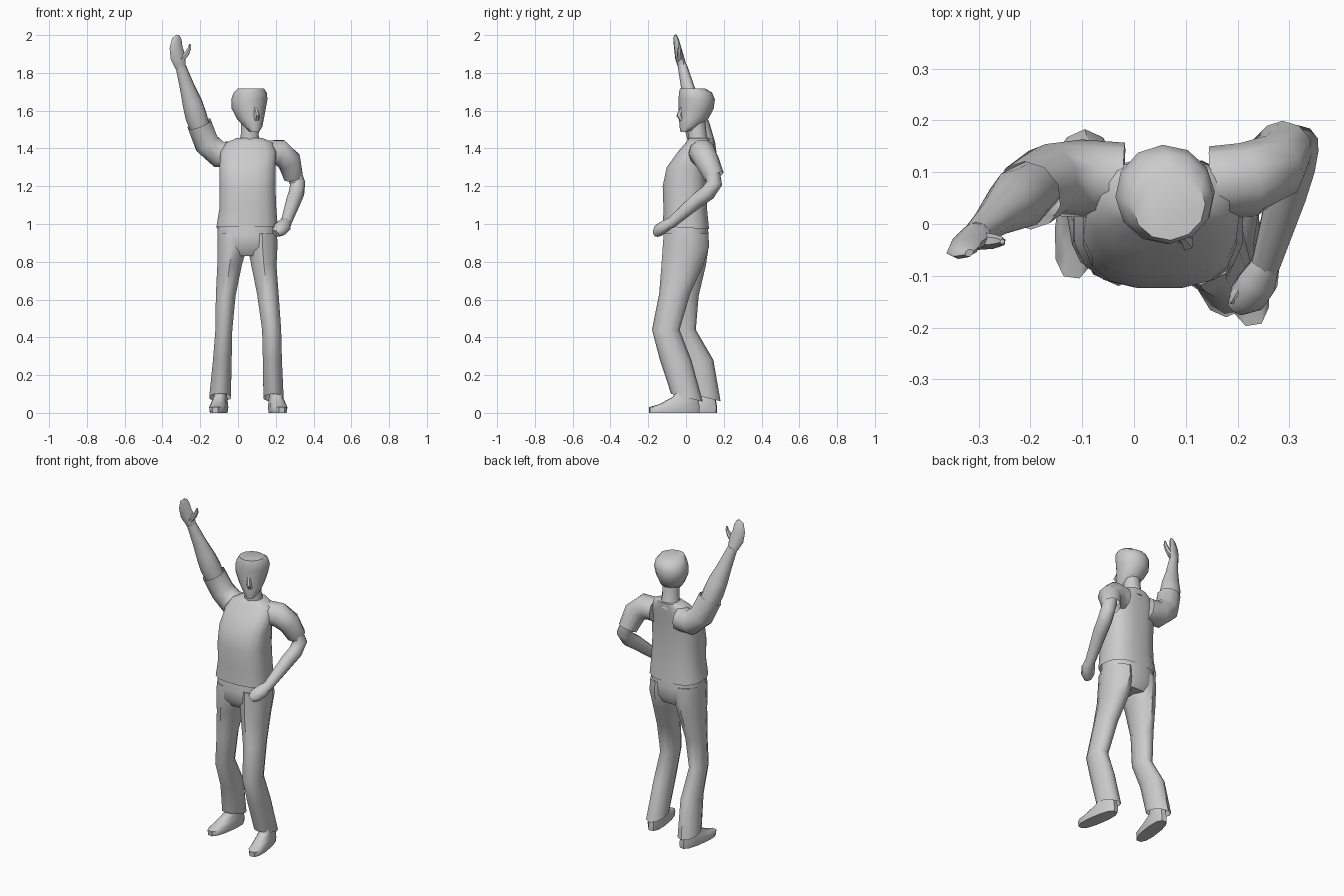
import bpy, bmesh, math
from mathutils import Vector


def skin(name, rings, cap_start=True, cap_end=True, angle=50):
    """Join equal-length rings of points into one smooth-shaded surface."""
    bm = bmesh.new()
    vs = [[bm.verts.new(p) for p in r] for r in rings]
    n = len(vs[0])
    for a, b in zip(vs, vs[1:]):
        for i in range(n):
            j = (i + 1) % n
            bm.faces.new((a[i], a[j], b[j], b[i]))
    if cap_start:
        bm.faces.new(vs[0][::-1])
    if cap_end:
        bm.faces.new(vs[-1])
    bmesh.ops.recalc_face_normals(bm, faces=bm.faces)
    me = bpy.data.meshes.new(name)
    bm.to_mesh(me)
    bm.free()
    ob = bpy.data.objects.new(name, me)
    bpy.context.collection.objects.link(ob)
    bpy.ops.object.select_all(action='DESELECT')
    ob.select_set(True)
    bpy.context.view_layer.objects.active = ob
    bpy.ops.object.shade_smooth_by_angle(angle=math.radians(angle))
    return ob


def stack(name, levels, n=12, power=1.0, yaw=0, **kw):
    """Loft level rings (x, y, z, rx, ry, tilt) upward; tilt is dz per dy."""
    c, s = math.cos(math.radians(yaw)), math.sin(math.radians(yaw))
    rings = []
    for x, y, z, rx, ry, *t in levels:
        ring = []
        for i in range(n):
            a = 2 * math.pi * (i + 0.5) / n
            ca, sa = math.cos(a), math.sin(a)
            dx = rx * math.copysign(abs(ca) ** power, ca)
            dy = ry * math.copysign(abs(sa) ** power, sa)
            ring.append((x + c * dx - s * dy, y + s * dx + c * dy,
                         z + (t[0] * dy if t else 0)))
        rings.append(ring)
    return skin(name, rings, **kw)


def limb(name, pts, n=10, ref=(1, 0.35, 0), **kw):
    """Tube through (x, y, z, a, b): a along ref, b across it."""
    ps = [Vector(p[:3]) for p in pts]
    rings = []
    for k, p in enumerate(pts):
        d = Vector()
        if k:
            d += (ps[k] - ps[k - 1]).normalized()
        if k < len(ps) - 1:
            d += (ps[k + 1] - ps[k]).normalized()
        d.normalize()
        u = Vector(ref)
        u = (u - d * u.dot(d)).normalized()
        v = d.cross(u)
        a, b = p[3], p[-1]
        rings.append([ps[k] + u * a * math.cos(2 * math.pi * i / n)
                      + v * b * math.sin(2 * math.pi * i / n) for i in range(n)])
    return skin(name, rings, **kw)


# shirt body
stack("shirt_body", [
    (.048, 0, .98, .165, .124, -.06), (.052, -.004, 1.08, .153, .117),
    (.05, -.007, 1.2, .15, .118), (.05, .004, 1.3, .15, .108),
    (.055, .036, 1.38, .15, .082), (.06, .06, 1.43, .125, .063),
    (.062, .07, 1.455, .07, .055)], n=16, power=.75, cap_start=False)

# sleeves
limb("sleeve_raised", [
    (-.02, .085, 1.37, .072), (-.10, .088, 1.368, .075), (-.165, .085, 1.425, .07),
    (-.205, .055, 1.53, .068)], ref=(0, 1, 0), cap_end=False)
limb("sleeve_lowered", [
    (.15, .08, 1.375, .07), (.22, .085, 1.378, .073), (.27, .11, 1.335, .066),
    (.292, .15, 1.25, .054)], ref=(0, 1, 0), cap_end=False)

# bare arms
limb("arm_raised", [
    (-.18, .08, 1.45, .05), (-.222, .048, 1.57, .06), (-.242, .03, 1.64, .055, .048),
    (-.268, .01, 1.72, .042, .035), (-.305, -.02, 1.84, .028, .024)])
limb("arm_lowered", [
    (.288, .135, 1.29, .042), (.316, .15, 1.215, .042), (.31, .115, 1.165, .042),
    (.295, .06, 1.125, .04), (.252, -.085, 1.0, .028)])

# hands
limb("hand_raised", [
    (-.304, -.018, 1.83, .029, .024), (-.318, -.035, 1.885, .042, .021),
    (-.328, -.045, 1.935, .036, .016), (-.324, -.053, 1.98, .027, .012),
    (-.318, -.056, 2.0, .009, .007)], n=8)
limb("thumb_raised", [
    (-.30, -.032, 1.87, .018), (-.27, -.034, 1.905, .014),
    (-.257, -.034, 1.93, .01), (-.254, -.034, 1.952, .005)], n=6)
limb("hand_lowered", [
    (.255, -.075, 1.01, .028), (.24, -.11, .99, .042, .032),
    (.218, -.142, .968, .04, .034), (.2, -.16, .95, .024, .02)], n=8)
limb("thumb_lowered", [
    (.225, -.1, .99, .016), (.2, -.135, .99, .014), (.188, -.15, .98, .007)], n=6)

# trousers
stack("trouser_hips", [
    (.05, .005, .83, .12, .09), (.05, 0, .88, .16, .122),
    (.048, 0, .94, .16, .122), (.047, 0, 1.0, .155, .115)], n=16, power=.85)
stack("trouser_leg_right", [
    (-.095, .1, .082, .06, .083, -.25), (-.083, .06, .28, .052, .085),
    (-.075, -.018, .44, .047, .07), (-.065, -.008, .62, .055, .075),
    (-.045, .0, .78, .068, .105), (-.03, .0, .88, .083, .12),
    (-.03, 0, .95, .083, .115)], n=10, cap_start=False)
stack("trouser_leg_left", [
    (.188, .005, .08, .056, .084, -.25), (.182, -.055, .28, .053, .083),
    (.178, -.107, .44, .053, .073), (.158, -.06, .63, .06, .082),
    (.137, -.02, .78, .07, .11), (.13, .0, .88, .083, .123),
    (.128, 0, .95, .083, .118)], n=10, cap_start=False)

# shoes with ankles
for side, x, y, yaw in (("right", -.102, .03, -8), ("left", .21, -.062, 9)):
    s, c = math.sin(math.radians(yaw)), math.cos(math.radians(yaw))
    stack("shoe_" + side, [
        (x + s * -d, y + c * d, z, rx, ry, t) for d, z, rx, ry, t in (
            (0, 0, .042, .136, 0), (0, .03, .046, .138, 0),
            (.022, .057, .041, .108, .12), (.06, .09, .034, .068, .1),
            (.068, .15, .034, .048, 0))], n=12, power=.8, yaw=yaw)

# neck
stack("neck", [
    (.062, .07, 1.42, .062, .058), (.062, .06, 1.47, .05, .05),
    (.065, .052, 1.56, .05, .048)], n=10)

# head
stack("head", [
    (.086, 0, 1.49, .026, .03, .1), (.08, .018, 1.515, .048, .052, .1),
    (.066, .04, 1.555, .07, .078), (.057, .054, 1.61, .09, .093),
    (.06, .057, 1.66, .096, .096), (.065, .05, 1.695, .088, .088),
    (.068, .035, 1.718, .07, .066)], n=12, yaw=18)

# nose
limb("nose", [
    (.09, -.022, 1.62, .008, .008), (.1, -.034, 1.575, .015, .018),
    (.098, -.022, 1.55, .014, .01)], n=6)
